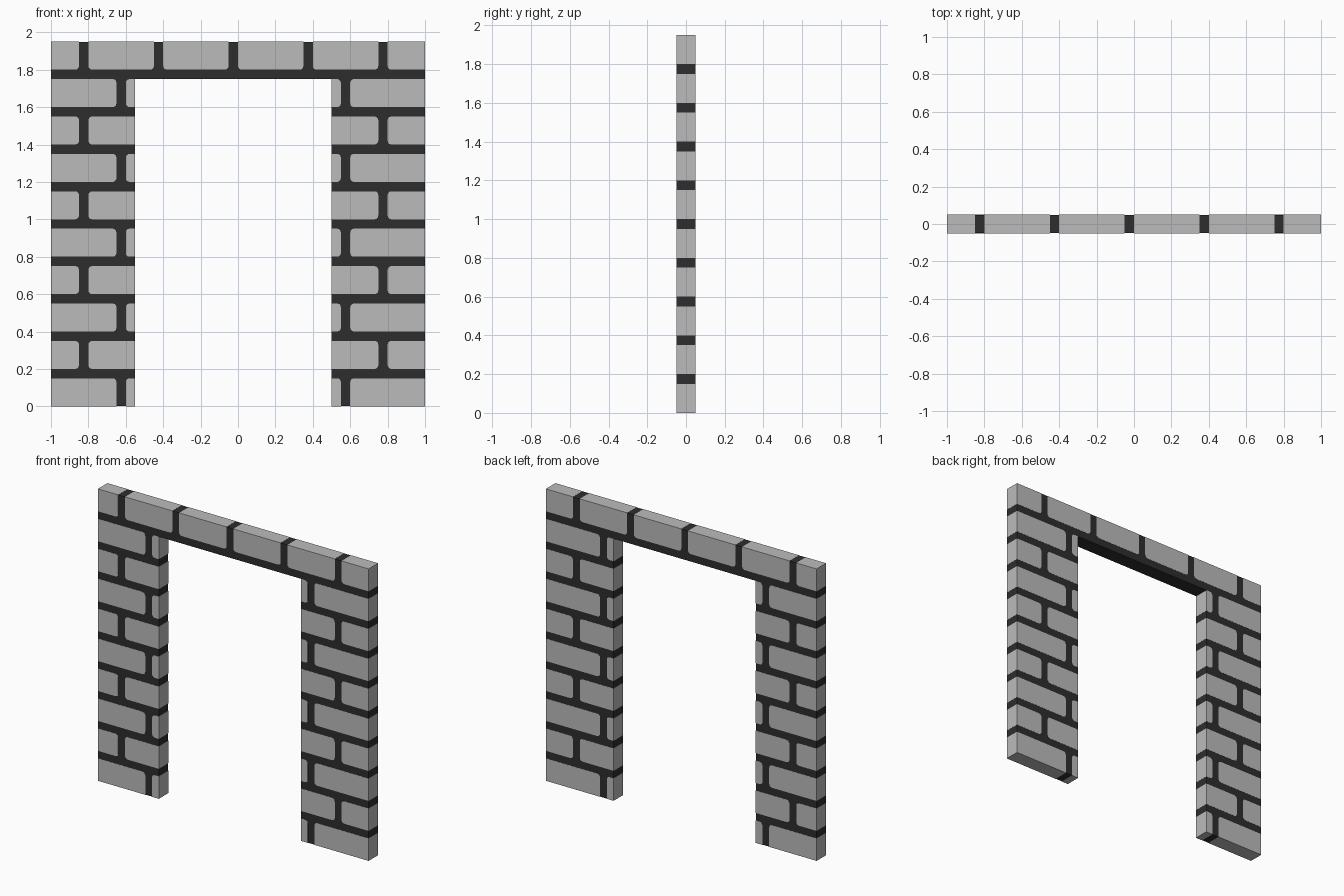
import bpy, bmesh, math

if "Cube" in bpy.data.objects:
    bpy.data.objects.remove(bpy.data.objects["Cube"])

D, E, R = 0.05, 0.0008, 0.02      # half depth, mortar inset, brick corner radius


def material(name, v):
    m = bpy.data.materials.new(name)
    m.diffuse_color = (v, v, v, 1)
    m.use_nodes = True
    m.node_tree.nodes["Principled BSDF"].inputs["Base Color"].default_value = m.diffuse_color
    return m


brick_mat = material("light grey brick", 0.5)
mortar_mat = material("dark mortar", 0.027)


def make_object(name, bm, mat):
    bmesh.ops.recalc_face_normals(bm, faces=bm.faces)
    me = bpy.data.meshes.new(name)
    bm.to_mesh(me)
    bm.free()
    me.materials.append(mat)
    ob = bpy.data.objects.new(name, me)
    bpy.context.collection.objects.link(ob)
    return ob


def extrude_outline(bm, pts, d):
    """Prism from an x/z outline, running from y = -d to y = d."""
    front = [bm.verts.new((x, -d, z)) for x, z in pts]
    back = [bm.verts.new((x, d, z)) for x, z in pts]
    bm.faces.new(front)
    bm.faces.new(back[::-1])
    n = len(pts)
    for i in range(n):
        j = (i + 1) % n
        bm.faces.new((front[j], front[i], back[i], back[j]))


def add_brick(bm, x0, x1, z0, z1, ends):
    """Brick whose corners are rounded only where mortar meets mortar."""
    pts = []
    for k, (x, z, sx, sz) in enumerate(((x0, z0, 1, 1), (x1, z0, -1, 1),
                                        (x1, z1, -1, -1), (x0, z1, 1, -1))):
        if x in ends or z in (0, 1.95):
            pts.append((x, z))
            continue
        for s in range(4):
            a = math.pi * (1 + k / 2) + s * math.pi / 6
            pts.append((x + R * (sx + math.cos(a)), z + R * (sz + math.sin(a))))
    extrude_outline(bm, pts, D)


def add_course(bm, row, start, end, joints):
    """One row of bricks, split by 0.05 wide joints starting at the given x."""
    z0 = round(0.2 * row, 3)
    z1 = round(z0 + 0.15, 3)
    lefts = [start] + [round(j + 0.05, 3) for j in joints]
    for x0, x1 in zip(lefts, list(joints) + [end]):
        add_brick(bm, x0, x1, z0, z1, (start, end))


# Brick courses of the two pillars
for name, start, end, even, odd in (("left_pillar_bricks", -1, -0.55, -0.65, -0.85),
                                    ("right_pillar_bricks", 0.5, 1, 0.55, 0.75)):
    bm = bmesh.new()
    for row in range(9):
        add_course(bm, row, start, end, [odd if row % 2 else even])
    make_object(name, bm, brick_mat)

# Brick course over the opening
bm = bmesh.new()
add_course(bm, 9, -1, 1, [-0.85, -0.45, -0.05, 0.35, 0.75])
make_object("lintel_bricks", bm, brick_mat)

# Mortar body: an arch shaped slab a hair inside the brick faces
bm = bmesh.new()
extrude_outline(bm, [(-1 + E, E), (-0.55 - E, E), (-0.55 - E, 1.75), (0.5 + E, 1.75),
                     (0.5 + E, E), (1 - E, E), (1 - E, 1.95 - E), (-1 + E, 1.95 - E)], D - E)
make_object("mortar", bm, mortar_mat)
